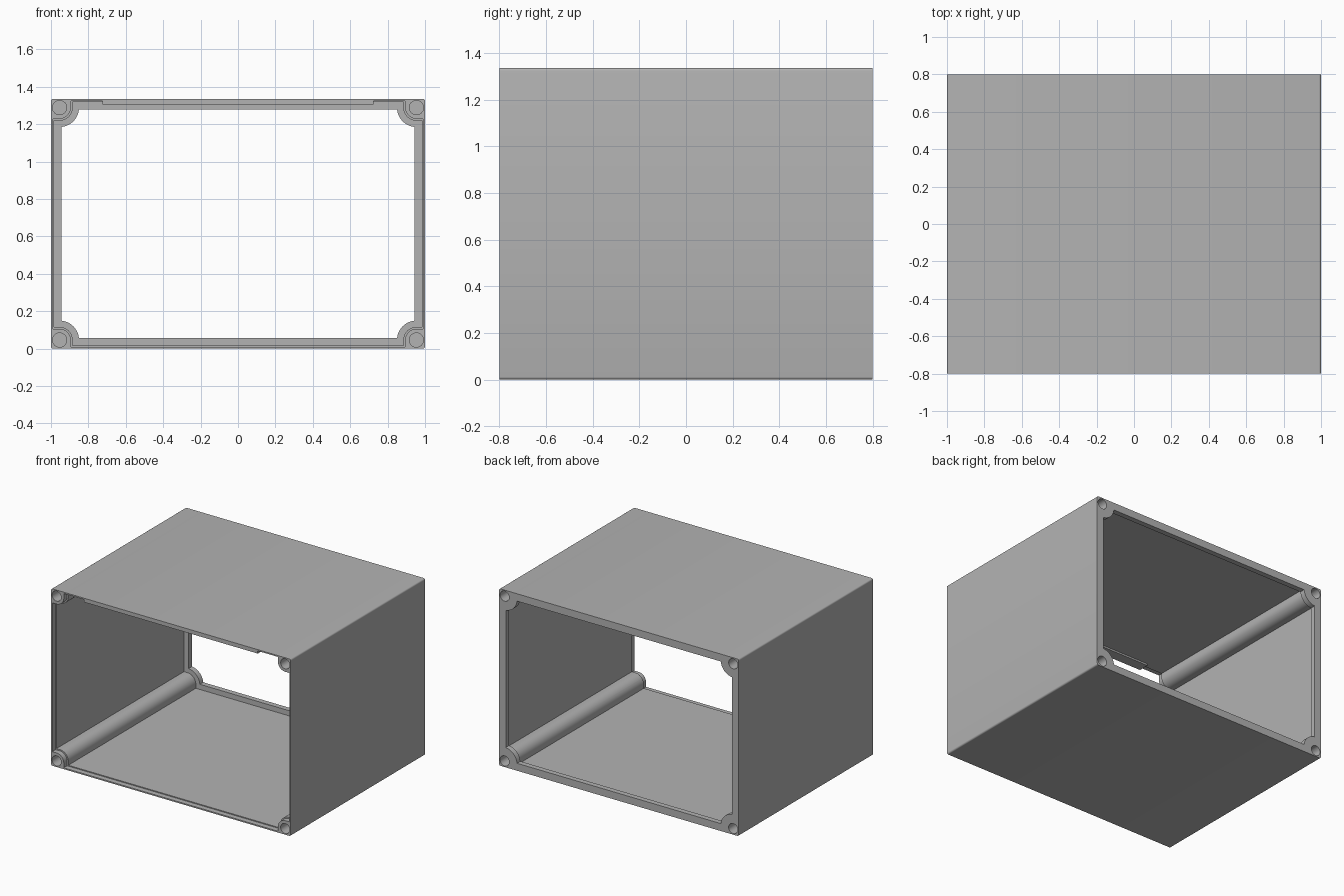
import bpy, bmesh
from math import cos, sin, pi

cube = bpy.data.objects.get("Cube")
if cube:
    bpy.data.objects.remove(cube, do_unlink=True)

W, D, H = 1.0, 0.8, 1.335          # half width, half depth, height
SCREW = 0.046                      # screw centre inset from the outer faces

grey = bpy.data.materials.new("light_grey")
grey.use_nodes = True
colour = (0.45, 0.45, 0.45, 1)
grey.diffuse_color = colour
grey.node_tree.nodes["Principled BSDF"].inputs["Base Color"].default_value = colour


def prism(name, profile, y0, y1):
    """Extrude an (x, z) outline along y."""
    bm = bmesh.new()
    face = bm.faces.new([bm.verts.new((x, y0, z)) for x, z in profile])
    out = bmesh.ops.extrude_face_region(bm, geom=[face])
    verts = [g for g in out["geom"] if isinstance(g, bmesh.types.BMVert)]
    bmesh.ops.translate(bm, verts=verts, vec=(0, y1 - y0, 0))
    bmesh.ops.recalc_face_normals(bm, faces=bm.faces)
    mesh = bpy.data.meshes.new(name)
    bm.to_mesh(mesh)
    bm.free()
    mesh.materials.append(grey)
    ob = bpy.data.objects.new(name, mesh)
    bpy.context.collection.objects.link(ob)
    return ob


def four_corners(quarter):
    """Mirror a lower-left outline, running from side to floor, to all corners."""
    left = quarter
    right = [(-x, z) for x, z in reversed(quarter)]
    top = [(-x, H - z) for x, z in left]
    top_left = [(x, H - z) for x, z in reversed(left)]
    return left + right + top + top_left


def opening(wall, radius, steps=12):
    """Rectangle inset by wall, with a round post left standing in each corner."""
    points = []
    for i in range(steps + 1):
        a = pi / 2 * (1 - i / steps)
        p = (max(-W + SCREW + radius * cos(a), -W + wall),
             max(SCREW + radius * sin(a), wall))
        if p not in points:
            points.append(p)
    first, last = points[0], points[-1]
    if first[0] > -W + wall:
        points.insert(0, (-W + wall, first[1]))
    if last[1] > wall:
        points.append((last[0], wall))
    return four_corners(points)


def cut(target, cutter):
    mod = target.modifiers.new("cut", "BOOLEAN")
    mod.operation = "DIFFERENCE"
    mod.solver = "EXACT"
    mod.object = cutter
    bpy.context.view_layer.objects.active = target
    bpy.ops.object.modifier_apply(modifier=mod.name)
    bpy.data.objects.remove(cutter, do_unlink=True)


# Outer block with softly rounded long edges
r = 0.012
edge = [(-W + r - r * cos(a), r - r * sin(a)) for a in (i * pi / 8 for i in range(5))]
shell = prism("case_shell", four_corners(edge), -D, D)

# Front rebate, main cavity and rear frame opening
cut(shell, prism("main_cavity", opening(0.017, 0.07), -0.765, 0.76))
cut(shell, prism("front_rebate", opening(0.010, 0.06), -0.9, -0.76))
cut(shell, prism("rear_opening", opening(0.056, 0.104), 0.75, 0.9))

# Blind screw holes at both ends of each corner post
for sx in (-1, 1):
    for z in (SCREW, H - SCREW):
        circle = [(sx * (W - SCREW) + 0.038 * cos(i * pi / 16),
                   z + 0.038 * sin(i * pi / 16)) for i in range(32)]
        for sy in (-1, 1):
            cut(shell, prism("screw_hole", circle, sy * 0.65, sy * 0.9))

# Locking strip below the front top edge
strip = [(-0.725, H - 0.03), (0.725, H - 0.03), (0.725, H - 0.008), (-0.725, H - 0.008)]
prism("front_top_strip", strip, -D, -0.72)

bpy.ops.object.select_all(action="DESELECT")
shell.select_set(True)
bpy.context.view_layer.objects.active = shell
bpy.ops.object.shade_smooth_by_angle(angle=pi / 6)
